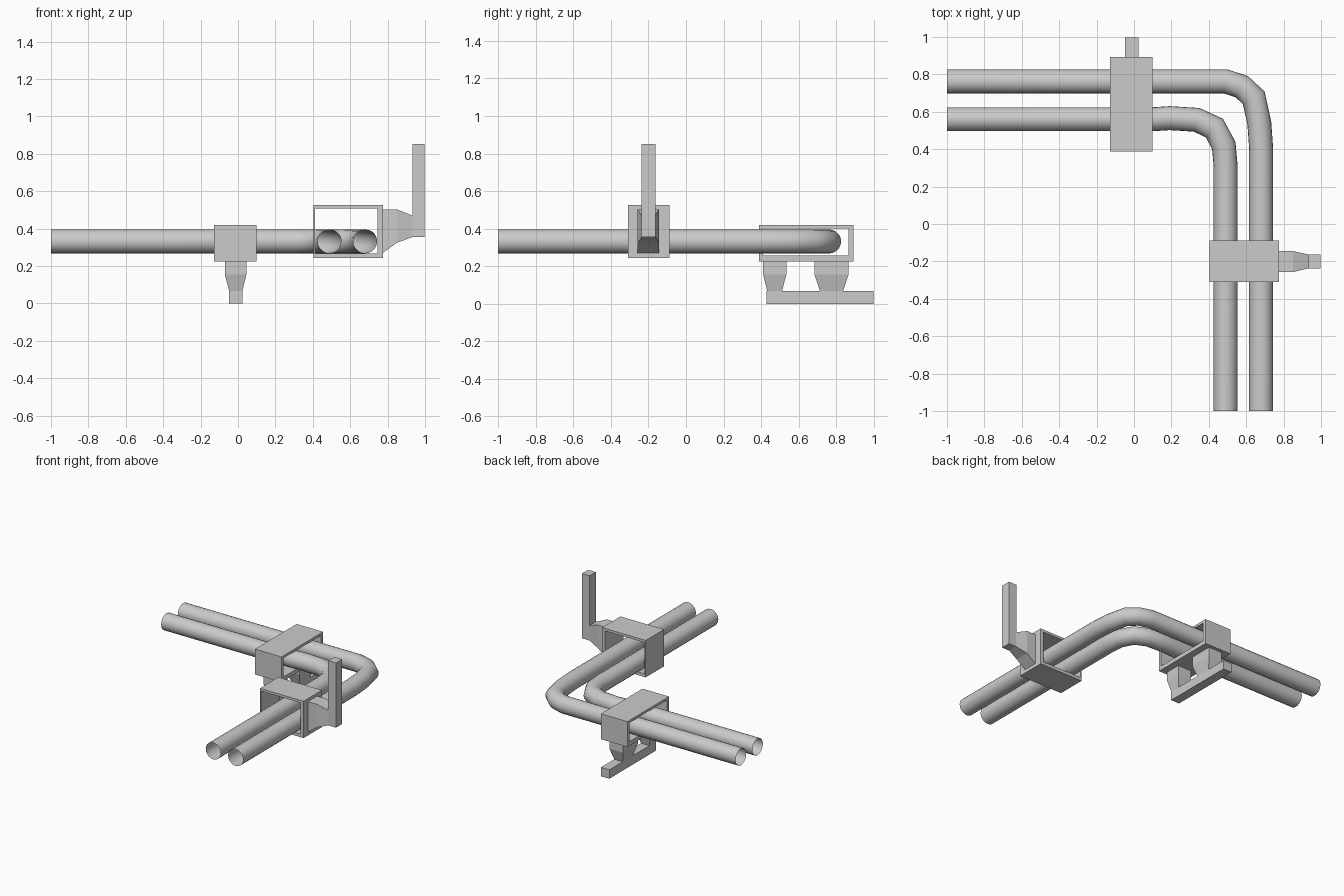
import bpy, bmesh, math
from mathutils import Vector

cube = bpy.data.objects.get("Cube")
if cube:
    bpy.data.objects.remove(cube, do_unlink=True)

GREY = (0.6, 0.6, 0.6, 1)
metal = bpy.data.materials.new("light_grey")
metal.use_nodes = True
metal.diffuse_color = GREY
metal.node_tree.nodes["Principled BSDF"].inputs["Base Color"].default_value = GREY


def finish(name, bm, smooth=False):
    bmesh.ops.recalc_face_normals(bm, faces=bm.faces)
    mesh = bpy.data.meshes.new(name)
    bm.to_mesh(mesh)
    bm.free()
    mesh.materials.append(metal)
    for p in mesh.polygons:
        p.use_smooth = smooth
    obj = bpy.data.objects.new(name, mesh)
    bpy.context.collection.objects.link(obj)
    return obj


def bridge(bm, a, b):
    for i in range(len(a)):
        j = (i + 1) % len(a)
        bm.faces.new((a[i], a[j], b[j], b[i]))


def loft(name, axis, sections):
    """Solid through rectangles: (position, u0, u1, v0, v1) along x or z."""
    bm = bmesh.new()
    rings = []
    for p, u0, u1, v0, v1 in sections:
        corners = ((u0, v0), (u1, v0), (u1, v1), (u0, v1))
        rings.append([bm.verts.new((p, u, v) if axis == "x" else (u, v, p))
                      for u, v in corners])
    for a, b in zip(rings, rings[1:]):
        bridge(bm, a, b)
    bm.faces.new(rings[0])
    bm.faces.new(rings[-1])
    return finish(name, bm)


def frame(name, axis, ends, outer, inner):
    """Rectangular sleeve, open along x or y."""
    bm = bmesh.new()
    rings = []
    for (u0, u1, z0, z1), p in ((outer, ends[0]), (outer, ends[1]),
                                (inner, ends[1]), (inner, ends[0])):
        corners = ((u0, z0), (u1, z0), (u1, z1), (u0, z1))
        rings.append([bm.verts.new((p, u, z) if axis == "x" else (u, p, z))
                      for u, z in corners])
    for i in range(4):
        bridge(bm, rings[i], rings[(i + 1) % 4])
    return finish(name, bm)


def pipe(name, path, radius=0.064, z=0.332, sides=20):
    """Open-ended tube with mitred rings along a flat path."""
    bm = bmesh.new()
    pts = [Vector((x, y, z)) for x, y in path]
    rings = []
    for i, p in enumerate(pts):
        before = (p - pts[i - 1]).normalized() if i else (pts[1] - p).normalized()
        after = (pts[i + 1] - p).normalized() if i + 1 < len(pts) else before
        tangent = (before + after).normalized()
        side = Vector((-tangent.y, tangent.x, 0)) / tangent.dot(after)
        ring = []
        for k in range(sides):
            a = 2 * math.pi * k / sides
            ring.append(bm.verts.new(
                p + radius * (side * math.cos(a) + Vector((0, 0, math.sin(a))))))
        rings.append(ring)
    for a, b in zip(rings, rings[1:]):
        bridge(bm, a, b)
    return finish(name, bm, smooth=True)


# Two parallel bent pipes
pipe("outer_pipe", [(-1, 0.762), (0.49, 0.762), (0.575, 0.735), (0.64, 0.675),
                    (0.67, 0.54), (0.68, 0.4), (0.68, -1)])
pipe("inner_pipe", [(-1, 0.56), (0.1, 0.56), (0.19, 0.566), (0.335, 0.557),
                    (0.43, 0.513), (0.48, 0.42), (0.49, 0.31), (0.49, -1)])

# Side bracket with its tapered arm and upright post
frame("side_bracket", "y", (-0.31, -0.087),
      (0.403, 0.774, 0.243, 0.526), (0.412, 0.747, 0.267, 0.507))
loft("side_bracket_arm", "x", [(0.774, -0.257, -0.145, 0.27, 0.503),
                               (0.85, -0.257, -0.145, 0.325, 0.503),
                               (0.933, -0.237, -0.163, 0.355, 0.47)])
loft("upright_post", "z", [(0.355, 0.932, 0.998, -0.237, -0.163),
                           (0.852, 0.932, 0.998, -0.237, -0.163)])

# Rear bracket with two tapered legs and a long foot
frame("rear_bracket", "x", (-0.127, 0.098),
      (0.388, 0.892, 0.224, 0.419), (0.41, 0.865, 0.256, 0.4))
for name, y0, y1, inset in (("front_leg", 0.411, 0.534, 0.022),
                            ("back_leg", 0.684, 0.865, 0.029)):
    loft(name, "z", [(0.224, -0.07, 0.045, y0, y1),
                     (0.155, -0.07, 0.045, y0, y1),
                     (0.068, -0.048, 0.024, y0 + inset, y1 - inset)])
loft("foot", "z", [(0, -0.048, 0.024, 0.43, 0.998),
                   (0.068, -0.048, 0.024, 0.43, 0.998)])
